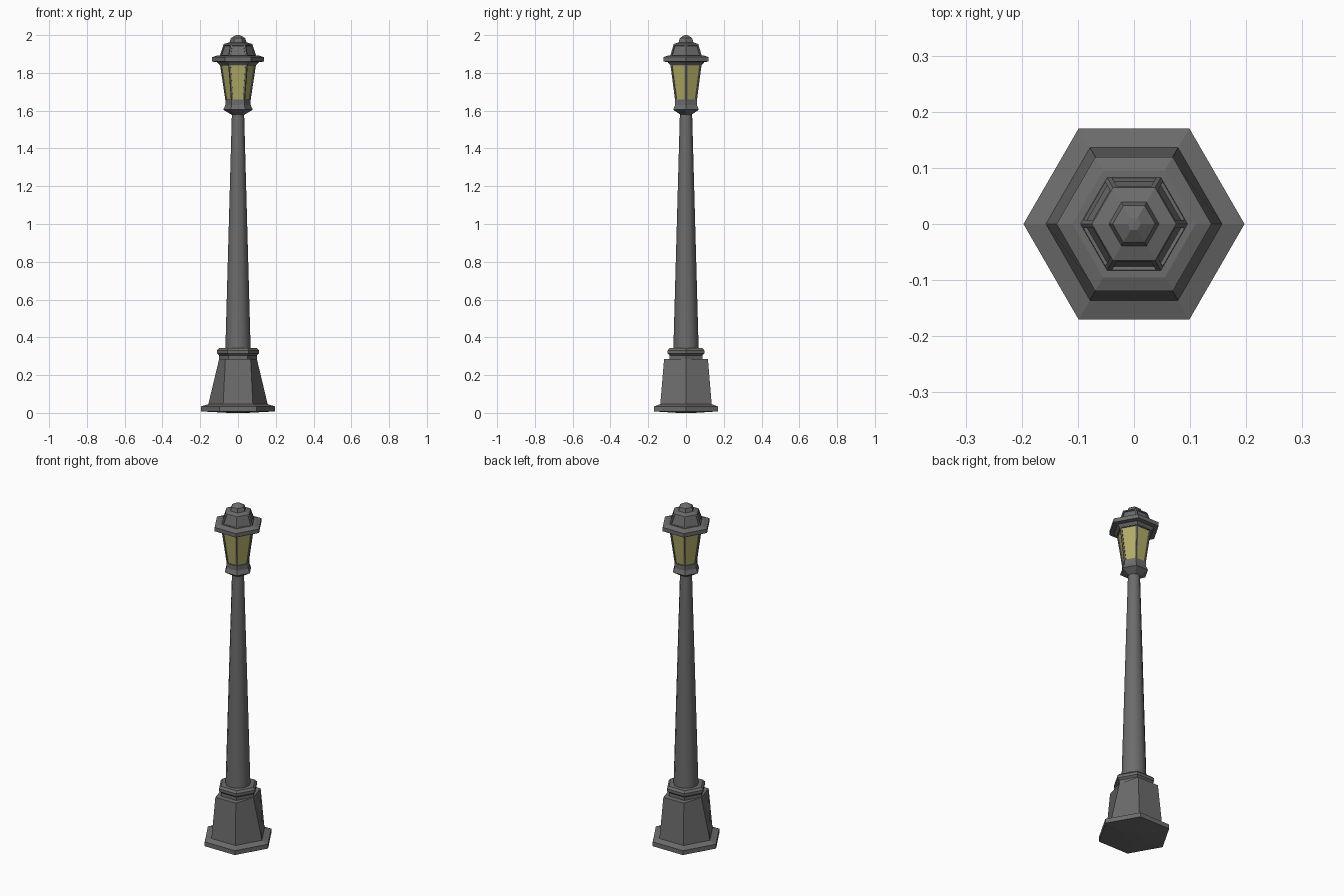
import bpy, bmesh, math

if "Cube" in bpy.data.objects:
    bpy.data.objects.remove(bpy.data.objects["Cube"])


def material(name, rgb):
    m = bpy.data.materials.new(name)
    m.diffuse_color = (*rgb, 1)
    m.use_nodes = True
    m.node_tree.nodes["Principled BSDF"].inputs["Base Color"].default_value = m.diffuse_color
    return m


METAL = material("dark_metal", (0.15, 0.15, 0.15))
GLASS = material("yellow_glass", (0.45, 0.41, 0.13))


def loft(profile, sides=6):
    """Stack rings of (radius, z[, x_tip_radius]) with corners on the x axis."""
    bm = bmesh.new()
    rings = []
    for r, z, *tip in profile:
        ring = []
        for i in range(sides):
            a = 2 * math.pi * i / sides
            rr = tip[0] if tip and i % (sides // 2) == 0 else r
            ring.append(bm.verts.new((rr * math.cos(a), rr * math.sin(a), z)))
        rings.append(ring)
    bands = []
    for lo, hi in zip(rings, rings[1:]):
        bands.append([bm.faces.new((lo[i], lo[(i + 1) % sides],
                                    hi[(i + 1) % sides], hi[i]))
                      for i in range(sides)])
    bm.faces.new(rings[0][::-1])
    bm.faces.new(rings[-1])
    bm.normal_update()
    return bm, bands


def finish(name, bm, mat=METAL, smooth=False):
    me = bpy.data.meshes.new(name)
    bm.to_mesh(me)
    bm.free()
    me.materials.append(mat)
    ob = bpy.data.objects.new(name, me)
    bpy.context.collection.objects.link(ob)
    if smooth:
        bpy.ops.object.select_all(action='DESELECT')
        ob.select_set(True)
        bpy.context.view_layer.objects.active = ob
        bpy.ops.object.shade_smooth_by_angle(angle=math.radians(35))
    return ob


def recess(bm, faces, width, depth):
    bmesh.ops.inset_individual(bm, faces=faces, thickness=width,
                               depth=0, use_even_offset=True)
    bmesh.ops.inset_individual(bm, faces=faces, thickness=0.0005, depth=-depth)


# Foot plate and tapered pedestal, its side corners pulled in to the neck
bm, _ = loft([(0.05, 0), (0.197, 0.008), (0.197, 0.034), (0.157, 0.046),
              (0.134, 0.285, 0.10), (0.10, 0.286)])
finish("pedestal", bm)

# Collar on top of the pedestal
bm, _ = loft([(0.10, 0.28), (0.10, 0.305), (0.112, 0.315),
              (0.112, 0.331), (0.10, 0.343)])
finish("collar", bm)

# Tapered round post
bm, _ = loft([(0.067, 0.335), (0.032, 1.60)], 12)
finish("post", bm, smooth=True)

# Cup under the lantern
bm, _ = loft([(0.033, 1.578), (0.078, 1.605), (0.067, 1.63), (0.067, 1.655)])
finish("lantern_cup", bm)

# Lantern frame: open windows between corner bars
bm, bands = loft([(0.066, 1.65), (0.096, 1.848)])
recess(bm, bands[0], 0.008, 0.006)
bmesh.ops.delete(bm, geom=bands[0], context='FACES_ONLY')
finish("lantern_frame", bm)

# Glass panes
bm, _ = loft([(0.061, 1.651), (0.090, 1.847)])
finish("lantern_glass", bm, GLASS)

# Wide brim
bm, _ = loft([(0.098, 1.842), (0.112, 1.857), (0.138, 1.860), (0.138, 1.883),
              (0.110, 1.892)])
finish("brim", bm)

# Roof with recessed side panels
bm, bands = loft([(0.097, 1.888), (0.075, 1.953), (0.045, 1.962)])
recess(bm, bands[0], 0.008, 0.006)
finish("roof", bm)

# Finial cap
bm, _ = loft([(0.046, 1.958), (0.038, 1.984), (0.012, 1.999), (0.002, 2.0)])
finish("finial", bm)
